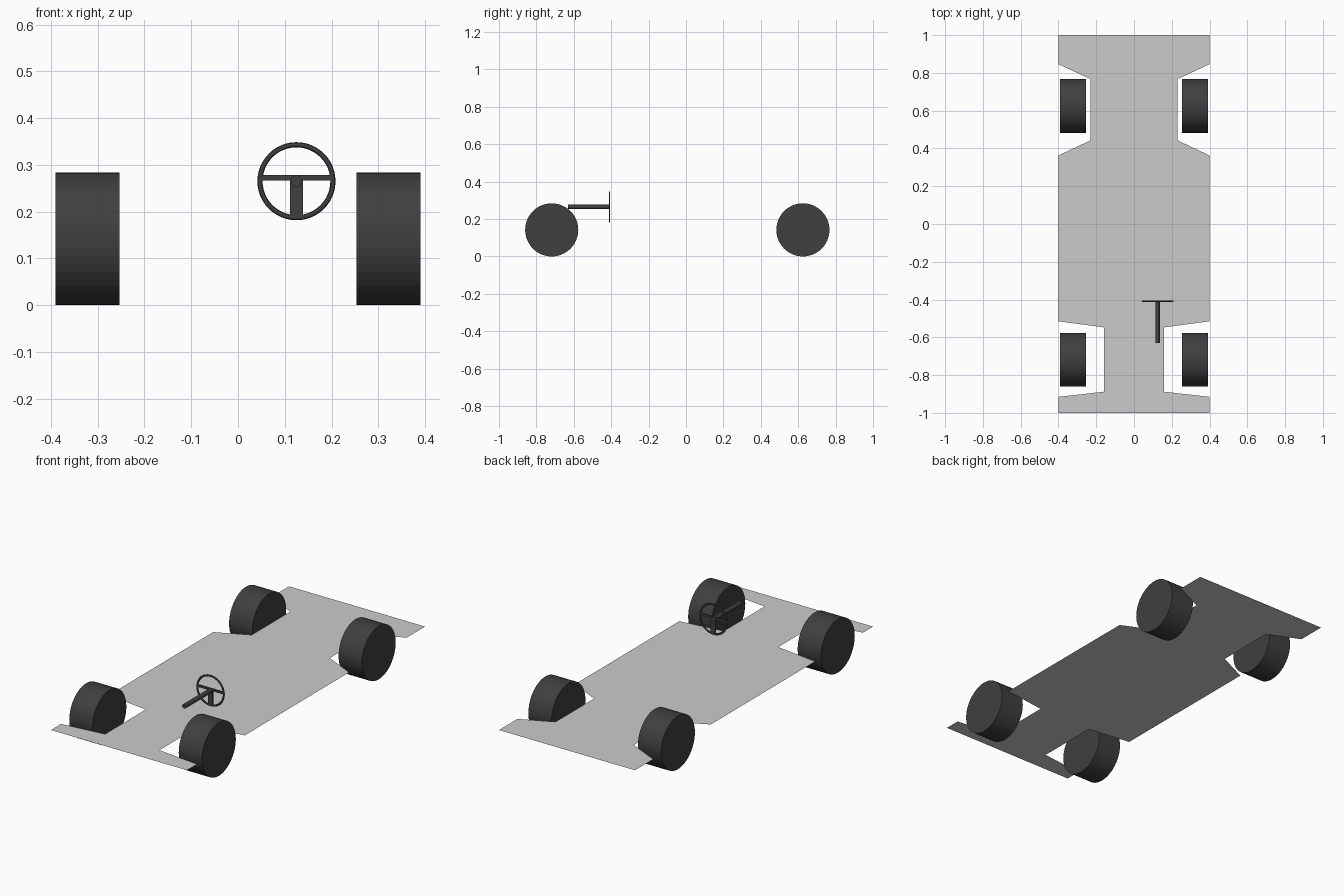
import bpy, bmesh, math
from mathutils import Matrix, Vector

if "Cube" in bpy.data.objects:
    bpy.data.objects.remove(bpy.data.objects["Cube"])

dark = bpy.data.materials.new("dark_rubber")
dark.diffuse_color = (0.05, 0.05, 0.05, 1)
dark.use_nodes = True
dark.node_tree.nodes["Principled BSDF"].inputs["Base Color"].default_value = dark.diffuse_color


def finish(name, bm, mat=None):
    me = bpy.data.meshes.new(name)
    bm.to_mesh(me)
    bm.free()
    ob = bpy.data.objects.new(name, me)
    bpy.context.collection.objects.link(ob)
    if mat:
        me.materials.append(mat)
    return ob


def cylinder(name, centre, radius, length, axis, segments):
    bm = bmesh.new()
    rot = Vector((0, 0, 1)).rotation_difference(Vector(axis)).to_matrix().to_4x4()
    bmesh.ops.create_cone(bm, cap_ends=True, segments=segments, radius1=radius,
                          radius2=radius, depth=length,
                          matrix=Matrix.Translation(centre) @ rot)
    return finish(name, bm, dark)


def box(name, centre, size):
    bm = bmesh.new()
    bmesh.ops.create_cube(bm, size=1, matrix=Matrix.Translation(centre)
                          @ Matrix.Diagonal((*size, 1)))
    return finish(name, bm, dark)


# Flat floor plate with wheel cut-outs, mirrored outline
side = [(0.4, -1), (0.4, -0.915), (0.16, -0.888), (0.16, -0.547), (0.4, -0.515),
        (0.4, 0.363), (0.23, 0.443), (0.23, 0.767), (0.4, 0.846), (0.4, 1)]
outline = side + [(-x, y) for x, y in reversed(side)]
bm = bmesh.new()
bm.faces.new([bm.verts.new((x, y, 0.14)) for x, y in outline])
bmesh.ops.triangulate(bm, faces=bm.faces[:])
finish("floor_plate", bm)

# Four wheels
R = 0.142
for end, y in (("front", -0.718), ("rear", 0.625)):
    for label, s in (("left", -1), ("right", 1)):
        cylinder(f"{end}_{label}_wheel", (s * 0.322, y, R), R, 0.137, (1, 0, 0), 48)

# Steering wheel rim
X, Y, Z = 0.125, -0.409, 0.265
bpy.ops.mesh.primitive_torus_add(location=(X, Y, Z), rotation=(math.pi / 2, 0, 0),
                                 major_radius=0.078, minor_radius=0.0055,
                                 major_segments=48, minor_segments=8)
rim = bpy.context.object
rim.name = "steering_rim"
rim.scale.z = 0.7
rim.data.materials.append(dark)

# Spokes and steering column
box("cross_spoke", (X, Y, 0.272), (0.154, 0.007, 0.012))
box("lower_spoke", (X, Y, 0.2275), (0.027, 0.007, 0.083))
cylinder("steering_column", (X, -0.52, Z), 0.012, 0.222, (0, 1, 0), 24)
